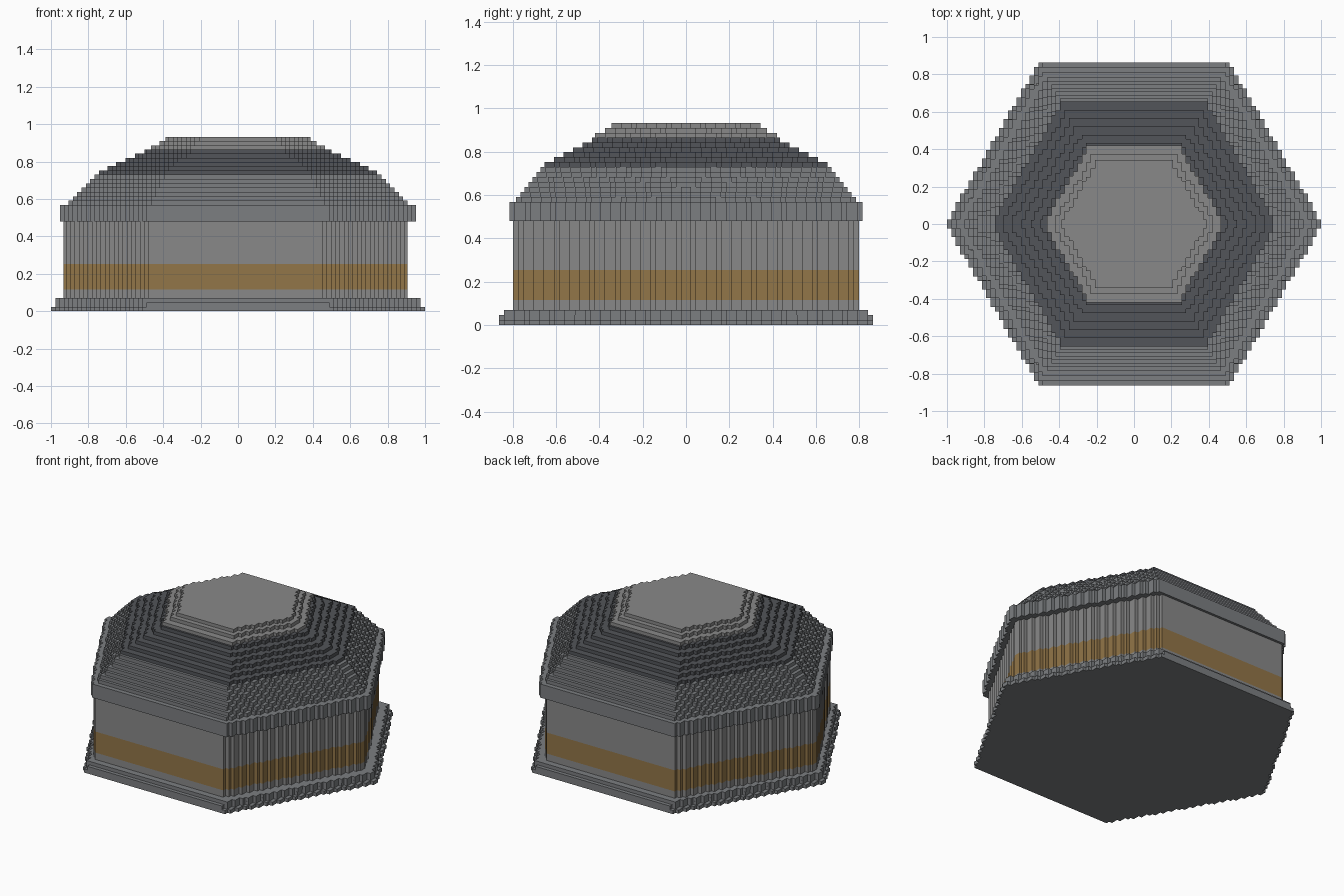
import bpy, bmesh, math

if "Cube" in bpy.data.objects:
    bpy.data.objects.remove(bpy.data.objects["Cube"])

H = 2 / 86  # block size


def material(name, rgb):
    m = bpy.data.materials.new(name)
    m.diffuse_color = (*rgb, 1)
    m.use_nodes = True
    m.node_tree.nodes["Principled BSDF"].inputs["Base Color"].default_value = m.diffuse_color
    return m


STONE = material("stone", (0.25, 0.25, 0.25))
TRIM = material("trim", (0.2, 0.21, 0.22))
SLATE = material("slate", (0.085, 0.09, 0.1))
GOLD = material("gold", (0.29, 0.18, 0.065))


def outline(r, y_max, dx):
    """Blocky hexagon: rows of blocks, half-width rounded to whole blocks."""
    rows = 2 * round(y_max / H)
    step = 2 * y_max / rows
    right = []
    for i in range(rows):
        y0 = -y_max + i * step
        n = round((r - abs(y0 + step / 2) / math.sqrt(3)) / H + 0.3)
        x = min(n * H, r)
        if right and abs(right[-1][0] - x) < 1e-6:
            right[-1] = (x, y0 + step)
        else:
            right += [(x, y0), (x, y0 + step)]
    left = [(-x, y) for x, y in reversed(right)]
    return [(x + dx, y) for x, y in right + left]


def stack(name, layers, mat, dx=0.0):
    """Stack of blocky hexagon slabs, each (z0, z1, tip radius, flat half-depth)."""
    bm = bmesh.new()
    for z0, z1, r, y_max in layers:
        pts = outline(r, y_max, dx)
        low = [bm.verts.new((x, y, z0)) for x, y in pts]
        high = [bm.verts.new((x, y, z1)) for x, y in pts]
        bm.faces.new(low[::-1])
        bm.faces.new(high)
        for i in range(len(pts)):
            j = (i + 1) % len(pts)
            bm.faces.new((low[i], low[j], high[j], high[i]))
    me = bpy.data.meshes.new(name)
    bm.to_mesh(me)
    bm.free()
    me.materials.append(mat)
    ob = bpy.data.objects.new(name, me)
    bpy.context.collection.objects.link(ob)


def slope(z0, z1, r0, r1, n):
    """n equal steps from radius r0 up to r1."""
    dz = (z1 - z0) / n
    radii = [r0 + (r1 - r0) * i / (n - 1) for i in range(n)]
    return [(z0 + i * dz, z0 + (i + 1) * dz, r, r * 0.866) for i, r in enumerate(radii)]


# stepped foot
stack("base", [(0, 0.0235, 1.0, 0.864), (0.0235, 0.047, 0.977, 0.864),
               (0.047, 0.07, 0.977, 0.84)], TRIM)
# walls with the coloured band between
stack("lower_wall", [(0.07, 0.115, 0.92, 0.798)], STONE, -0.013)
stack("band", [(0.115, 0.253, 0.92, 0.798)], GOLD, -0.013)
stack("upper_wall", [(0.253, 0.479, 0.92, 0.798)], STONE, -0.013)
# projecting rim
stack("rim", [(0.479, 0.568, 0.952, 0.814)], TRIM)
# stepped shoulder, roof and flat cap
stack("shoulder", slope(0.568, 0.73, 0.905, 0.775, 7), TRIM)
stack("roof", slope(0.73, 0.865, 0.755, 0.5, 6), SLATE)
stack("cap", [(0.865, 0.887, 0.475, 0.42), (0.887, 0.91, 0.425, 0.375),
              (0.91, 0.932, 0.387, 0.343)], STONE)
